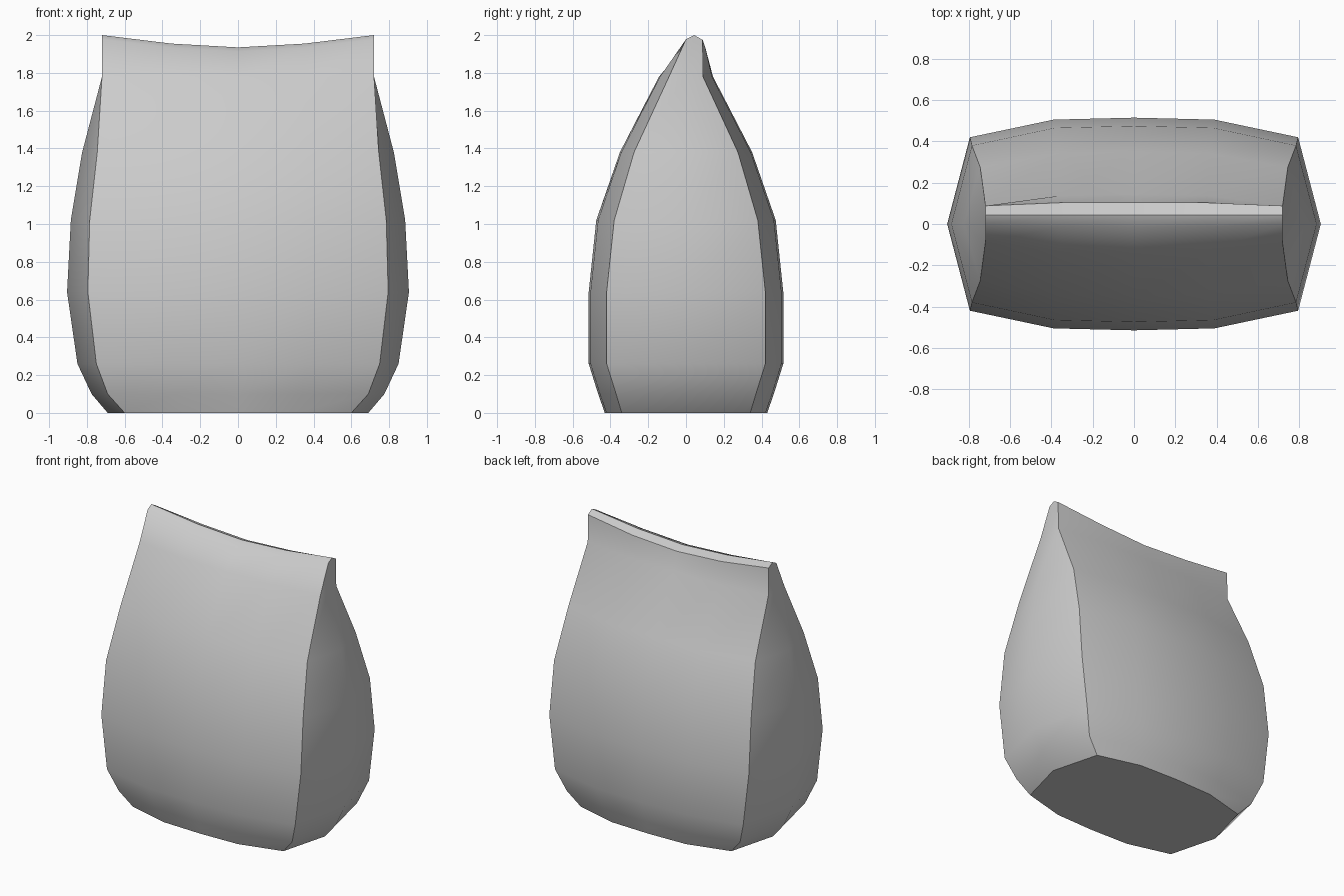
import bpy
import bmesh
import math

cube = bpy.data.objects.get("Cube")
if cube:
    bpy.data.objects.remove(cube, do_unlink=True)

# Matte grey paper
grey = bpy.data.materials.new("grey paper")
grey.use_nodes = True
colour = (0.6, 0.6, 0.6, 1)
grey.diffuse_color = colour
grey.node_tree.nodes["Principled BSDF"].inputs["Base Color"].default_value = colour

# Bag levels: height, corner x, side middle x, corner y, face middle y
LEVELS = [
    (0.00, 0.60, 0.69, 0.34, 0.43),
    (0.10, 0.69, 0.775, 0.37, 0.465),
    (0.26, 0.75, 0.85, 0.42, 0.515),
    (0.64, 0.795, 0.905, 0.42, 0.515),
    (1.02, 0.785, 0.885, 0.38, 0.475),
    (1.38, 0.745, 0.825, 0.275, 0.35),
    (1.78, 0.72, 0.72, 0.09, 0.143),
]
# Across one face: fraction of half width, fraction of bulge, sag of the top
ACROSS = [(-1, 0, 0), (-0.49, 0.9, 0.045), (0, 1, 0.065), (0.49, 0.9, 0.045), (1, 0, 0)]

bm = bmesh.new()


def row(half_width, y_end, y_mid, z, sag=0):
    """Points from left to right along one face."""
    return [bm.verts.new((u * half_width, y_end + b * (y_mid - y_end), z - s * sag))
            for u, b, s in ACROSS]


def ring(front, right, back, left):
    return front + [right] + back[::-1] + [left]


# Body rings
rings = []
for z, cx, sx, cy, my in LEVELS:
    rings.append(ring(row(cx, -cy, -my, z), bm.verts.new((sx, 0, z)),
                      row(cx, cy, my, z), bm.verts.new((-sx, 0, z))))

# Pinched, sagging top seam
front = row(0.72, 0.0, -0.015, 1.978, 1)
crest = row(0.72, 0.043, 0.043, 2.0, 1)
back = row(0.72, 0.088, 0.105, 1.975, 1)
rings.append(ring(front, crest[-1], back, crest[0]))

for low, high in zip(rings, rings[1:]):
    n = len(low)
    for i in range(n):
        j = (i + 1) % n
        bm.faces.new((low[i], low[j], high[j], high[i]))
for a, b in ((front, crest), (crest, back)):
    for i in range(len(a) - 1):
        bm.faces.new((a[i], a[i + 1], b[i + 1], b[i]))

# Flat bottom
bm.faces.new(rings[0][::-1])
bmesh.ops.recalc_face_normals(bm, faces=bm.faces[:])

mesh = bpy.data.meshes.new("bag")
bm.to_mesh(mesh)
bm.free()
mesh.materials.append(grey)
bag = bpy.data.objects.new("bag", mesh)
bpy.context.collection.objects.link(bag)

bpy.ops.object.select_all(action="DESELECT")
bag.select_set(True)
bpy.context.view_layer.objects.active = bag
bpy.ops.object.shade_smooth_by_angle(angle=math.radians(42))
